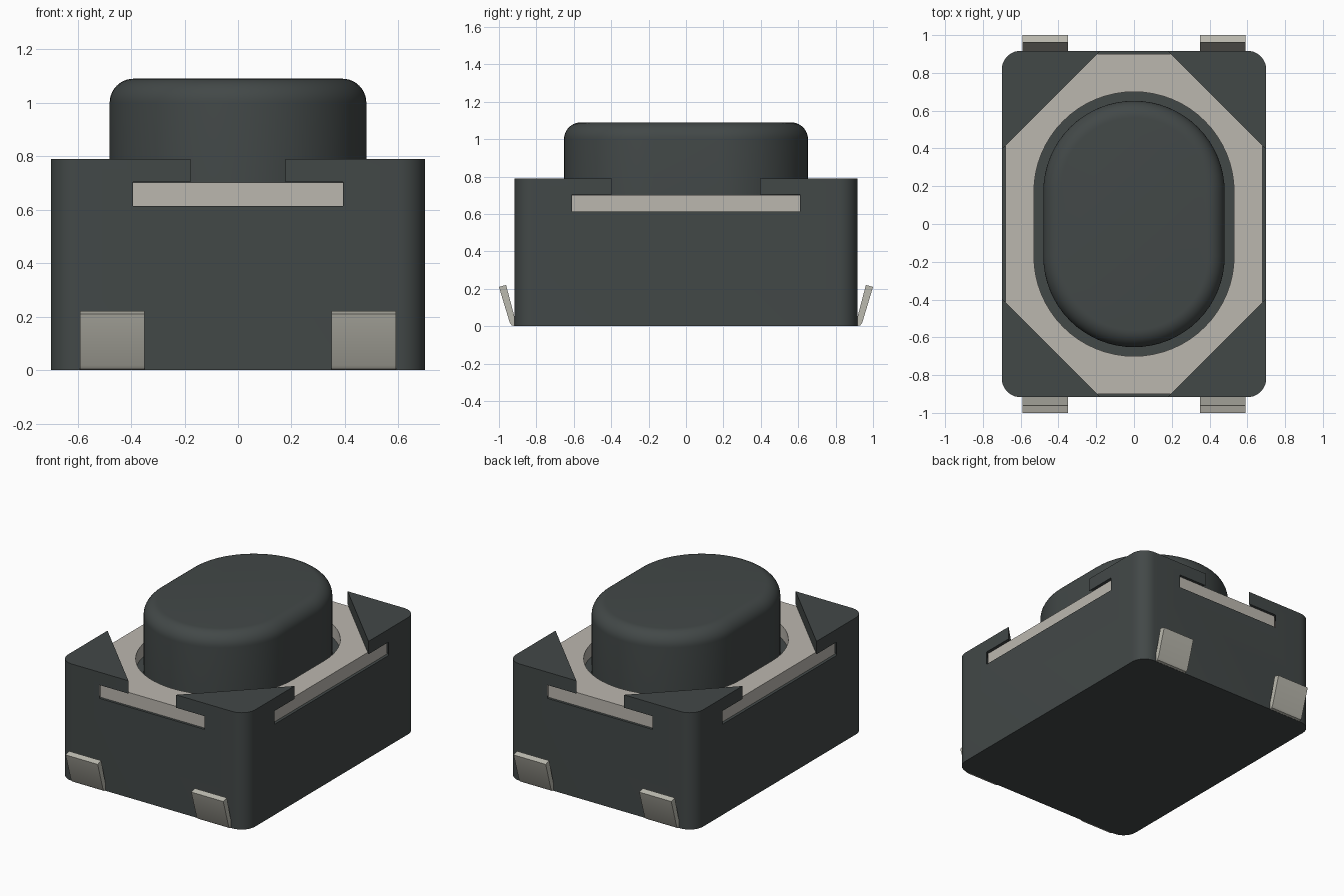
import bpy, bmesh
from math import sin, cos, pi

cube = bpy.data.objects.get("Cube")
if cube:
    bpy.data.objects.remove(cube, do_unlink=True)


def material(name, rgb):
    m = bpy.data.materials.new(name)
    m.use_nodes = True
    m.diffuse_color = (*rgb, 1)
    m.node_tree.nodes["Principled BSDF"].inputs["Base Color"].default_value = (*rgb, 1)
    return m


dark = material("dark grey plastic", (0.055, 0.065, 0.064))
steel = material("plate metal", (0.50, 0.475, 0.43))
tin = material("terminal metal", (0.50, 0.49, 0.43))


def loft(name, rings, mat=None):
    """Join equal-length rings of points into a closed solid."""
    bm = bmesh.new()
    loops = [[bm.verts.new(p) for p in ring] for ring in rings]
    n = len(loops[0])
    for a, b in zip(loops, loops[1:]):
        for i in range(n):
            j = (i + 1) % n
            bm.faces.new((a[i], a[j], b[j], b[i]))
    bm.faces.new(loops[0][::-1])
    bm.faces.new(loops[-1])
    bmesh.ops.recalc_face_normals(bm, faces=bm.faces[:])
    me = bpy.data.meshes.new(name)
    bm.to_mesh(me)
    bm.free()
    ob = bpy.data.objects.new(name, me)
    bpy.context.collection.objects.link(ob)
    if mat:
        me.materials.append(mat)
    return ob


def prism(name, outline, z0, z1, mat=None):
    return loft(name, [[(x, y, z) for x, y in outline] for z in (z0, z1)], mat)


def rounded_rect(hx, hy, r, steps):
    pts = []
    for k, (sx, sy) in enumerate(((1, 1), (-1, 1), (-1, -1), (1, -1))):
        for i in range(steps + 1):
            a = (k + i / steps) * pi / 2
            pts.append((sx * (hx - r) + r * cos(a), sy * (hy - r) + r * sin(a)))
    return pts


def stadium(r, straight):
    pts = []
    for s, start in ((1, 0), (-1, pi)):
        for i in range(33):
            a = start + pi * i / 32
            pts.append((r * cos(a), s * straight + r * sin(a)))
    return pts


def octagon(hx, hy, diagonal):
    """Rectangle whose corners are cut where |x| + |y| = diagonal."""
    dx, dy = diagonal - hy, diagonal - hx
    return [(hx, -dy), (hx, dy), (dx, hy), (-dx, hy),
            (-hx, dy), (-hx, -dy), (-dx, -hy), (dx, -hy)]


def cut(ob, cutter):
    cutter.hide_render = True
    mod = ob.modifiers.new("cut", 'BOOLEAN')
    mod.operation = 'DIFFERENCE'
    mod.solver = 'EXACT'
    mod.object = cutter
    bpy.context.view_layer.objects.active = ob
    bpy.ops.object.modifier_apply(modifier=mod.name)
    bpy.data.objects.remove(cutter, do_unlink=True)


def smooth(ob):
    bpy.ops.object.select_all(action='DESELECT')
    ob.select_set(True)
    bpy.context.view_layer.objects.active = ob
    bpy.ops.object.shade_smooth_by_angle(angle=pi / 6)


# Housing: slotted for the plate, recessed above it to leave four corner posts
housing = prism("housing", rounded_rect(0.70, 0.917, 0.10, 10), 0, 0.79, dark)
cut(housing, prism("slot_cutter", octagon(0.75, 0.96, 1.31), 0.613, 0.703))
cut(housing, prism("recess_cutter", octagon(0.76, 0.97, 1.095), 0.66, 0.95))
smooth(housing)

# Metal cover plate with an oblong opening
plate = prism("cover_plate", octagon(0.68, 0.90, 1.30), 0.613, 0.702, steel)
cut(plate, prism("opening_cutter", stadium(0.53, 0.17), 0.5, 0.8))
smooth(plate)

# Push button with a rounded top edge
top, fillet, radius = 1.09, 0.09, 0.48
levels = [(radius, 0.60)]
for i in range(11):
    a = i / 10 * pi / 2
    levels.append((radius - fillet * (1 - cos(a)), top - fillet * (1 - sin(a))))
button = loft("push_button", [[(x, y, z) for x, y in stadium(r, 0.172)]
                              for r, z in levels], dark)
smooth(button)

# Four bent terminals leaning outwards from the base
profile = [(0.89, 0.002), (0.918, 0.001), (0.932, 0.005), (0.942, 0.018),
           (1.0, 0.21), (0.962, 0.221), (0.917, 0.05), (0.89, 0.04)]
for end, sy in (("front", -1), ("back", 1)):
    for side, sx in (("left", 1), ("right", -1)):
        pin = loft(f"{end}_{side}_terminal",
                   [[(sx * x, sy * y, z) for y, z in profile] for x in (0.35, 0.59)], tin)
        smooth(pin)
